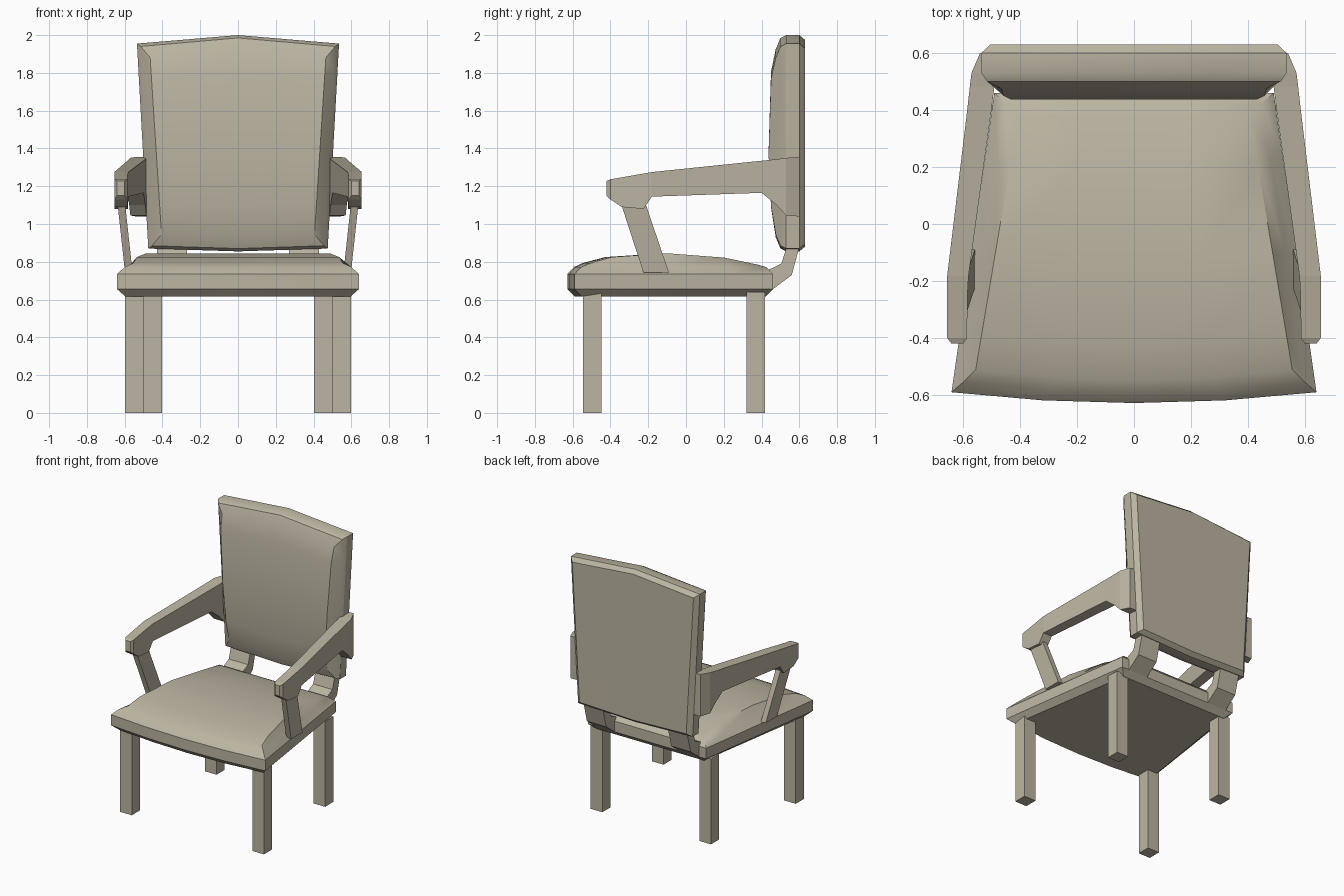
import bpy, bmesh, math

cube = bpy.data.objects.get("Cube")
if cube:
    bpy.data.objects.remove(cube, do_unlink=True)

mat = bpy.data.materials.new("warm beige")
mat.use_nodes = True
beige = (0.50, 0.46, 0.36, 1)
mat.diffuse_color = beige
mat.node_tree.nodes["Principled BSDF"].inputs["Base Color"].default_value = beige


def lerp(a, b, t):
    return a + (b - a) * t


def finish(name, bm, smooth=None):
    bmesh.ops.recalc_face_normals(bm, faces=bm.faces[:])
    me = bpy.data.meshes.new(name)
    bm.to_mesh(me)
    bm.free()
    ob = bpy.data.objects.new(name, me)
    bpy.context.collection.objects.link(ob)
    me.materials.append(mat)
    if smooth:
        bpy.ops.object.select_all(action='DESELECT')
        ob.select_set(True)
        bpy.context.view_layer.objects.active = ob
        bpy.ops.object.shade_smooth_by_angle(angle=math.radians(smooth))
    return ob


def cushion(name, place, us, vs, layers, crown):
    """Stack of inset outlines closed by a flat grid and a crowned grid.
    layers: (inset across, inset along, height); crown: height per row."""
    bm = bmesh.new()
    nu, nv = len(us), len(vs)
    border = ([(i, 0) for i in range(nu)] + [(nu - 1, j) for j in range(1, nv)]
              + [(i, nv - 1) for i in range(nu - 2, -1, -1)]
              + [(0, j) for j in range(nv - 2, 0, -1)])
    rings = []
    for k, (du, dv, h) in enumerate(layers):
        last = k == len(layers) - 1
        full = k == 0 or last
        cells = [(i, j) for i in range(nu) for j in range(nv)] if full else border
        g = {(i, j): bm.verts.new(place(us[i], vs[j], du, dv, crown[j] if last else h))
             for i, j in cells}
        if full:
            for i in range(nu - 1):
                for j in range(nv - 1):
                    bm.faces.new([g[i, j], g[i + 1, j], g[i + 1, j + 1], g[i, j + 1]])
        rings.append([g[c] for c in border])
    for a, b in zip(rings, rings[1:]):
        for k in range(len(border)):
            n = (k + 1) % len(border)
            bm.faces.new([a[k], a[n], b[n], b[k]])
    return finish(name, bm, 32)


def loft(name, sections, side):
    """Skin through equal-length point loops, mirrored by side."""
    bm = bmesh.new()
    loops = [[bm.verts.new((x * side, y, z)) for x, y, z in s] for s in sections]
    n = len(loops[0])
    for a, b in zip(loops, loops[1:]):
        for k in range(n):
            bm.faces.new([a[k], a[(k + 1) % n], b[(k + 1) % n], b[k]])
    bm.faces.new(loops[0])
    bm.faces.new(loops[-1])
    return finish(name, bm)


# Tapered seat cushion with a bowed front
def seat_point(u, v, du, dv, z):
    y = lerp(-0.59 + dv, 0.46 - dv, v) - 0.038 * (1 - u * u) * (1 - v)
    return (u * (lerp(0.64, 0.49, v) - du), y, z)


cushion("seat", seat_point, [-1, -0.5, 0, 0.5, 1], [0, 0.13, 0.46, 0.8, 1],
        [(0.045, 0.04, 0.615), (0, 0, 0.655), (0, 0, 0.735),
         (0.04, 0.035, 0.772), (0.085, 0.08, 0)],
        [0.793, 0.825, 0.845, 0.822, 0.785])


# Padded backrest with a peaked top
def back_point(u, v, du, dv, y):
    z = lerp(0.87 + dv, 1.955 - dv, v) + (1 - abs(u)) * lerp(-0.015, 0.045, v)
    return (u * (lerp(0.475, 0.535, v) - du), y, z)


cushion("backrest", back_point, [-1, -0.5, 0, 0.5, 1], [0, 0.16, 0.45, 0.88, 1],
        [(0.032, 0.025, 0.63), (0, 0, 0.60), (0, 0, 0.53),
         (0.02, 0.015, 0.50), (0.07, 0.075, 0)],
        [0.475, 0.45, 0.437, 0.45, 0.475])

# Arm rail stations: y, bottom z, top z, inner x, outer x
rail = [(-0.42, 1.15, 1.228, 0.600, 0.640),
        (-0.40, 1.13, 1.237, 0.585, 0.655),
        (-0.34, 1.09, 1.247, 0.585, 0.655),
        (-0.225, 1.08, 1.267, 0.583, 0.655),
        (-0.18, 1.145, 1.275, 0.580, 0.655),
        (0.40, 1.165, 1.335, 0.500, 0.585),
        (0.48, 1.10, 1.343, 0.490, 0.576),
        (0.53, 1.045, 1.35, 0.485, 0.570),
        (0.60, 1.04, 1.355, 0.480, 0.540)]

# Side outline of the bent bracket: y, z
bracket = [(0.40, 0.63), (0.46, 0.655), (0.56, 0.73), (0.595, 0.86), (0.595, 0.95),
           (0.54, 0.95), (0.53, 0.87), (0.505, 0.79), (0.40, 0.74)]


def rect(x0, x1, y0, y1, z):
    return [(x0, y0, z), (x1, y0, z), (x1, y1, z), (x0, y1, z)]


for side, label in ((1, "left"), (-1, "right")):
    loft(label + "_arm_rail",
         [[(i, y, a), (o, y, a), (o, y, b), (i, y, b)] for y, a, b, i, o in rail], side)
    loft(label + "_arm_post", [rect(0.558, 0.598, -0.225, -0.09, 0.742),
                               rect(0.598, 0.638, -0.345, -0.215, 1.11)], side)
    loft(label + "_back_bracket",
         [[(x, y, z) for y, z in bracket] for x in (0.27, 0.43)], side)
    for end, x, y in (("front", 0.5, -0.545), ("back", 0.402, 0.32)):
        loft(f"{end}_{label}_leg",
             [rect(x, x + 0.097, y, y + 0.097, z) for z in (0, 0.64)], side)
